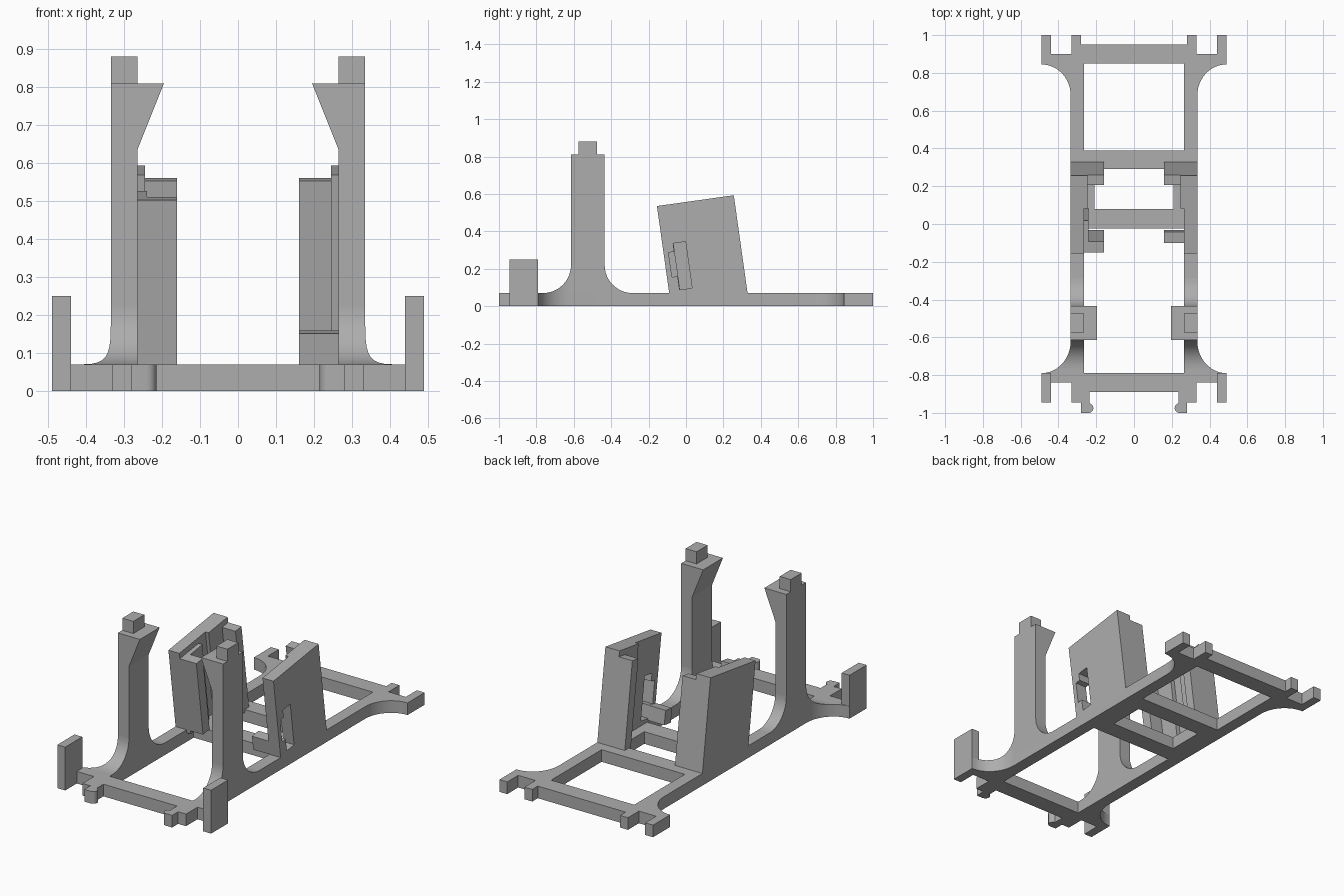
import bpy, bmesh
from math import sin, cos, pi, radians
from mathutils import Matrix, Vector

old = bpy.data.objects.get("Cube")
if old:
    bpy.data.objects.remove(old, do_unlink=True)

grey = bpy.data.materials.new("plain grey")
grey.use_nodes = True
colour = (0.42, 0.42, 0.42, 1)
grey.diffuse_color = colour
grey.node_tree.nodes["Principled BSDF"].inputs["Base Color"].default_value = colour

PLATE = 0.07


def finish(name, bm, smooth=False):
    bmesh.ops.recalc_face_normals(bm, faces=bm.faces)
    mesh = bpy.data.meshes.new(name)
    bm.to_mesh(mesh)
    bm.free()
    ob = bpy.data.objects.new(name, mesh)
    bpy.context.collection.objects.link(ob)
    mesh.materials.append(grey)
    if smooth:
        bpy.ops.object.select_all(action='DESELECT')
        ob.select_set(True)
        bpy.context.view_layer.objects.active = ob
        bpy.ops.object.shade_smooth_by_angle(angle=radians(30))
    return ob


def box(name, x, y, z, matrix=Matrix()):
    bm = bmesh.new()
    bmesh.ops.create_cube(bm, size=1)
    for v in bm.verts:
        v.co = matrix @ Vector([(a + b) / 2 + c * (b - a)
                                for (a, b), c in zip((x, y, z), v.co)])
    return finish(name, bm)


def loft(name, sections, smooth=False):
    """Skin matching closed sections and cap both ends."""
    bm = bmesh.new()
    rings = [[bm.verts.new(p) for p in s] for s in sections]
    for a, b in zip(rings, rings[1:]):
        for i in range(len(a)):
            j = (i + 1) % len(a)
            bm.faces.new((a[i], a[j], b[j], b[i]))
    bm.faces.new(rings[0])
    bm.faces.new(rings[-1])
    return finish(name, bm, smooth)


def cut(target, cutter):
    mod = target.modifiers.new("cut", 'BOOLEAN')
    mod.operation = 'DIFFERENCE'
    mod.solver = 'EXACT'
    mod.object = cutter
    cutter.hide_render = True
    cutter.hide_viewport = True
    cutter.display_type = 'WIRE'


STEPS = [i / 12 * pi / 2 for i in range(13)]


def flare(y0, depth):
    """Plan curve from the rail side out to the foot."""
    return [(0.49 - 0.155 * cos(t), y0 + depth * sin(t)) for t in STEPS]


def rail_outline():
    hook = [(0.265, -0.89), (0.235, -0.89), (0.235, -0.95)]
    hook += [(0.24 - 0.025 * sin(t), -0.975 + 0.025 * cos(t))
             for t in [i / 8 * pi for i in range(1, 9)]]
    front = [(0.28, -1), (0.28, -0.945), (0.33, -0.945), (0.33, -0.84),
             (0.44, -0.84), (0.44, -0.945), (0.49, -0.945)]
    back = [(0.49, 1), (0.44, 1), (0.44, 0.9), (0.33, 0.9),
            (0.33, 1), (0.28, 1), (0.28, 0.95), (0.265, 0.95)]
    return hook + front + flare(-0.62, -0.17)[::-1] + flare(0.68, 0.165) + back


def root_sections(s, y0, direction, radius=0.15):
    """Curved post root, following the flared rail below it."""
    out = []
    for t in STEPS:
        d = radius * (1 - cos(t))
        z = PLATE + radius * (1 - sin(t))
        x = 0.335
        if direction < 0 and d > 0.005:
            k = min(1, (d - 0.005) / 0.17)
            x = 0.49 - 0.155 * (1 - k * k) ** 0.5
        y = y0 + direction * d
        out.append([(s * 0.265, y, PLATE - 0.01), (s * x, y, PLATE - 0.01),
                    (s * x, y, z), (s * 0.265, y, z)])
    return out


# Cross members of the base
for name, y in (("front_crossbar", (-0.89, -0.79)), ("middle_crossbar", (-0.025, 0.08)),
                ("rear_inner_crossbar", (0.29, 0.39)), ("rear_crossbar", (0.85, 0.95))):
    box(name, (-0.265, 0.265), y, (0, PLATE))

# Tilted frame for the side panels: depth along y, height along z
TILT = Matrix.Translation((0, -0.09, PLATE)) @ Matrix.Rotation(radians(8), 4, 'X')

for s, side in ((1, "left"), (-1, "right")):
    def span(a, b):
        return tuple(sorted((s * a, s * b)))

    # Side rail with feet and hook
    plan = rail_outline()
    loft(side + "_rail", [[(s * x, y, z) for x, y in plan] for z in (0, PLATE)], True)
    box(side + "_rail_ledge", span(0.21, 0.265), (0.08, 0.29), (0, PLATE))
    box(side + "_front_plate", span(0.44, 0.49), (-0.945, -0.79), (0, 0.25))

    # Post with inward bracket, locating peg and curved roots
    shape = [(0.335, 0.06), (0.335, 0.81), (0.195, 0.81), (0.265, 0.635), (0.265, 0.06)]
    loft(side + "_post", [[(s * x, y, z) for x, z in shape] for y in (-0.615, -0.435)])
    box(side + "_post_peg", span(0.265, 0.335), (-0.575, -0.475), (0.81, 0.88))
    loft(side + "_post_front_root", root_sections(s, -0.615, -1), True)
    loft(side + "_post_rear_root", root_sections(s, -0.435, 1), True)

    # Leaning panel with rear flange
    wall = box(side + "_panel", span(0.265, 0.335), (0, 0.415), (-0.069, 0.47), TILT)
    box(side + "_panel_lining", span(0.245, 0.265), (0.24, 0.415), (-0.069, 0.47), TILT)
    box(side + "_rear_flange", span(0.16, 0.245), (0.36, 0.415), (-0.069, 0.437), TILT)

    if s > 0:
        # Short front flange and stepped window
        box("left_front_flange", span(0.16, 0.265), (0, 0.06), (0, 0.082), TILT)
        for name, u, v in (("window_cutter", (0.058, 0.125), (0.01, 0.26)),
                           ("window_step_cutter", (0.027, 0.07), (0.083, 0.215))):
            cut(wall, box(name, (0.2, 0.4), u, v, TILT))
    else:
        # Full front flange and its thicker backing
        box("right_front_flange", span(0.16, 0.24), (0, 0.06), (0, 0.437), TILT)
        box("right_front_lining", span(0.24, 0.265), (0, 0.17), (-0.02, 0.437), TILT)
